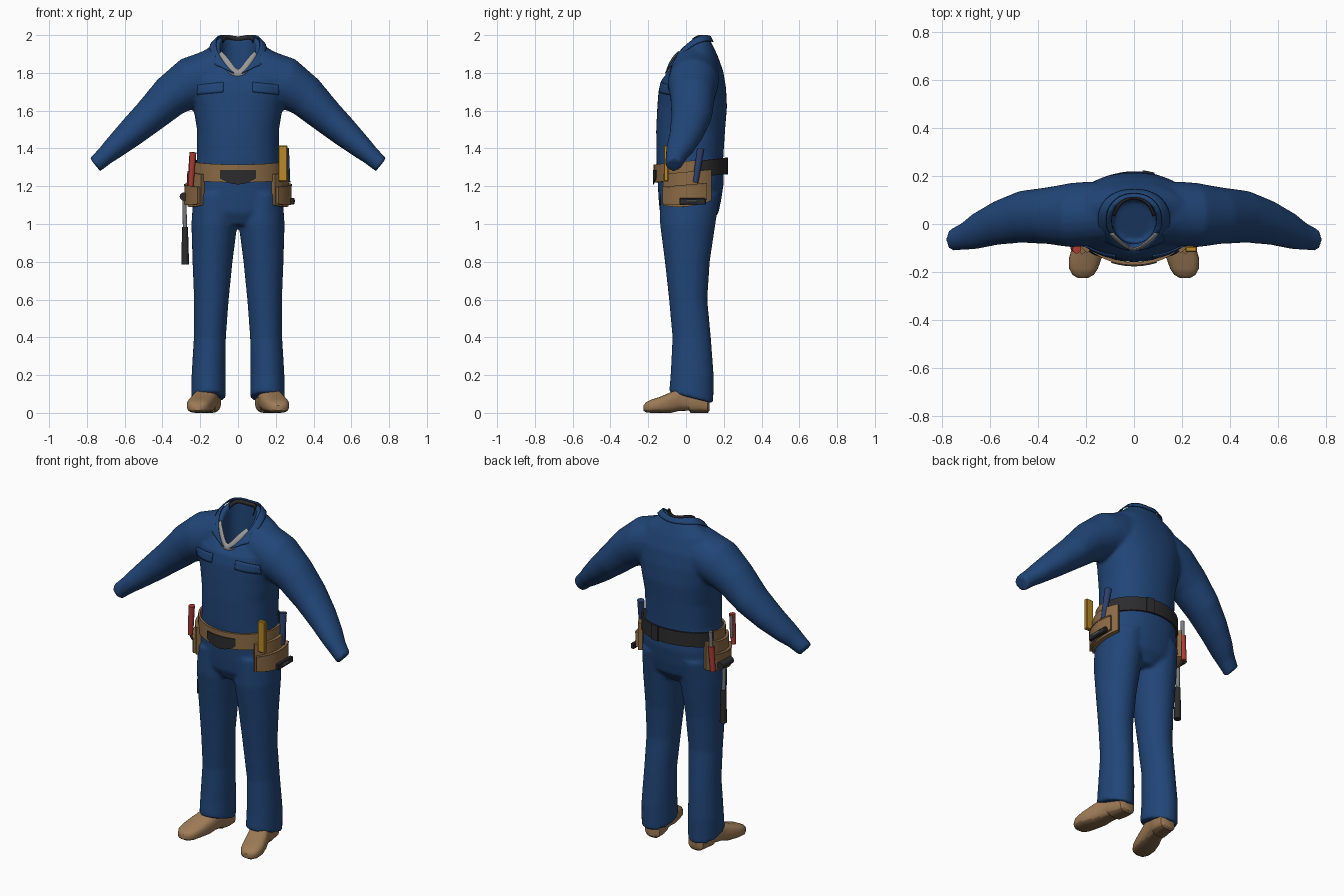
import bpy, bmesh
from math import sin, cos, radians, pi, exp
from mathutils import Vector, Matrix

cube = bpy.data.objects.get("Cube")
if cube:
    bpy.data.objects.remove(cube)


def material(name, r, g, b):
    m = bpy.data.materials.new(name)
    m.use_nodes = True
    m.diffuse_color = (r, g, b, 1)
    bsdf = next(n for n in m.node_tree.nodes if n.type == 'BSDF_PRINCIPLED')
    bsdf.inputs["Base Color"].default_value = (r, g, b, 1)
    bsdf.inputs["Roughness"].default_value = 0.8
    return m


BLUE = material("work blue", .015, .06, .185)
TAN = material("belt leather", .26, .145, .06)
SHOE = material("shoe leather", .34, .2, .095)
SOLE = material("sole brown", .2, .115, .055)
DARK = material("charcoal", .025, .025, .027)
GREY = material("undershirt grey", .32, .32, .32)
RED = material("handle red", .42, .045, .035)
YELLOW = material("ruler yellow", .48, .25, .02)
STEEL = material("steel", .2, .2, .21)
NAVY = material("handle navy", .025, .05, .15)


def finish(name, bm, *mats, smooth=True):
    bmesh.ops.recalc_face_normals(bm, faces=bm.faces)
    me = bpy.data.meshes.new(name)
    bm.to_mesh(me)
    bm.free()
    for m in mats:
        me.materials.append(m)
    ob = bpy.data.objects.new(name, me)
    bpy.context.collection.objects.link(ob)
    if smooth:
        me.shade_smooth()
        me.set_sharp_from_angle(angle=radians(35))
    return ob


def loft(bm, rings, closed=True):
    """Skin a list of equal-length point rings; closed rings get end caps."""
    rows = [[bm.verts.new(p) for p in r] for r in rings]
    n = len(rows[0])
    for a, b in zip(rows, rows[1:]):
        for i in range(n if closed else n - 1):
            j = (i + 1) % n
            bm.faces.new((a[i], a[j], b[j], b[i]))
    if closed:
        bm.faces.new(rows[0])
        bm.faces.new(rows[-1])


def power(v, e=.9):
    return abs(v) ** e * (1 if v >= 0 else -1)


def body_point(t, ring):
    """Point at angle t (0 = front) on a tilted ring with raised sides."""
    rx, yf, zf, yb, zb, lift = ring
    c, s = power(cos(t)), power(sin(t))
    pinch = 1 - 5 * lift * max(0, c) ** 2
    return Vector((rx * s * pinch, (yf + yb) / 2 - (yb - yf) / 2 * c,
                   (zf + zb) / 2 - (zb - zf) / 2 * c + lift * s * s))


def turn(n):
    return [2 * pi * i / n for i in range(n)]


# Coveralls: torso with a neck opening, arms and legs fused together
NECK_BASE = (.15, -.107, 1.785, .14, 1.95, .05)
RIM = (.108, -.10, 1.79, .12, 1.988, .062)
TORSO = [
    (.09, -.105, .995, .125, .995, 0),
    (.225, -.138, 1.06, .172, 1.06, 0),
    (.24, -.145, 1.13, .187, 1.13, 0),
    (.235, -.15, 1.22, .20, 1.22, 0),
    (.217, -.157, 1.35, .197, 1.35, 0),
    (.217, -.158, 1.5, .207, 1.5, 0),
    (.237, -.152, 1.62, .217, 1.62, 0),
    (.26, -.146, 1.70, .212, 1.72, 0),
    (.265, -.13, 1.765, .197, 1.81, 0),
    (.22, -.115, 1.78, .168, 1.89, .05),
    NECK_BASE, RIM,
    (.094, -.083, 1.785, .105, 1.985, .062),
    (.088, -.078, 1.62, .10, 1.7, 0)]
ARM = [  # x, y, z, radius across, radius in depth, lean of the section
    (.11, .045, 1.79, .15, .13, 5), (.2, .042, 1.765, .138, .134, 10),
    (.262, .037, 1.745, .134, .134, 18), (.36, .035, 1.675, .112, .118, 36),
    (.47, .03, 1.57, .092, .108, 39), (.57, .005, 1.48, .077, .092, 39),
    (.66, -.03, 1.40, .06, .075, 39), (.705, -.05, 1.36, .05, .058, 39),
    (.757, -.066, 1.313, .045, .045, 39)]
LEG = [  # front z, back z, centre x, half width, front y, back y
    (1.16, 1.16, .12, .116, -.138, .18), (1.0, 1.0, .125, .122, -.138, .156),
    (.8, .8, .135, .106, -.112, .126), (.6, .6, .141, .092, -.09, .113),
    (.4, .4, .149, .085, -.072, .132), (.2, .2, .156, .09, -.082, .147),
    (.11, .05, .156, .092, -.09, .145)]

bm = bmesh.new()
loft(bm, [[body_point(t, r) for t in turn(48)] for r in TORSO])
for side in (1, -1):
    flip = Vector((side, 1, 1))
    arm_rings = []
    for x, y, z, ra, rd, lean in ARM:
        across = Vector((sin(radians(lean)), 0, cos(radians(lean))))
        arm_rings.append([flip * (Vector((x, y + rd * sin(t), z)) + across * ra * cos(t))
                          for t in turn(24)])
    loft(bm, arm_rings)
    loft(bm, [[(side * (xc + rx * sin(t)), (yf + yb) / 2 - (yb - yf) / 2 * cos(t),
                (zf + zb) / 2 + (zf - zb) / 2 * cos(t))
               for t in turn(28)] for zf, zb, xc, rx, yf, yb in LEG])
coveralls = finish("coveralls", bm, BLUE)
fuse = coveralls.modifiers.new("fuse", 'REMESH')
fuse.mode = 'VOXEL'
fuse.voxel_size = .01
fuse.use_smooth_shade = True
soften = coveralls.modifiers.new("soften", 'SMOOTH')
soften.factor = .5
soften.iterations = 7


# Collar, undershirt and lining follow the neck opening
def neck(t, f):
    return body_point(t, [a + (b - a) * f for a, b in zip(RIM, NECK_BASE)])


def neck_strip(name, mat, start, end, rows, n=48, thick=.006):
    ts = [radians(start + (end - start) * i / n) for i in range(n + 1)]
    bm = bmesh.new()
    loft(bm, [[row(t) for t in ts] for row in rows], closed=False)
    ob = finish(name, bm, mat)
    mod = ob.modifiers.new("thickness", 'SOLIDIFY')
    mod.thickness = thick
    mod.offset = 0


def collar_row(k):
    def row(t):
        d = min(t, 2 * pi - t)
        reach = (.75 + .65 * exp(-((d - radians(55)) / .22) ** 2)) * min(1, d / .6)
        out = Vector((sin(t), -cos(t), 0)) * .009
        return neck(t, reach * k) + out + Vector((0, 0, .004))
    return row


neck_strip("collar", BLUE, 12, 348, [collar_row(k) for k in (0, .33, .66, 1)])
neck_strip("undershirt", GREY, -70, 70, [
    lambda t: neck(t, .15) + Vector((0, -.008, -.02 * cos(t))),
    lambda t: neck(t, -.85 * cos(t)) + Vector((0, -.006, .04 * cos(t) - .014))])
neck_strip("collar_lining", DARK, 105, 255, [
    lambda t: neck(t, -.5) + Vector((0, -.002, -.014)),
    lambda t: neck(t, -.65) + Vector((0, -.004, -.042))])

# Chest pocket flaps, laid onto the chest
for side, label in ((1, "left"), (-1, "right")):
    bm = bmesh.new()
    loft(bm, [[(side * (.077 + .138 * i / 12), -.3, 1.75 - .052 * j / 4 - .014 * i / 12)
               for i in range(13)] for j in range(5)], closed=False)
    flap = finish(label + "_pocket_flap", bm, BLUE)
    wrap = flap.modifiers.new("lay on chest", 'SHRINKWRAP')
    wrap.target = coveralls
    wrap.wrap_method = 'PROJECT'
    wrap.use_project_y = True
    wrap.use_positive_direction = True
    wrap.wrap_mode = 'ABOVE_SURFACE'
    wrap.offset = .003
    mod = flap.modifiers.new("thickness", 'SOLIDIFY')
    mod.thickness = .006
    mod.offset = 0


# Belt parts: curved bands around the waist
def band(name, mat, start, end, gap, thick, low, high, sag=0, n=24):
    rings = []
    for i in range(n + 1):
        k = i / n
        t = radians(start + (end - start) * k)
        rise = .02 * (1 - cos(t))
        lo = low + rise + sag * (2 * k - 1) ** 2

        def at(r, z):
            return (.238 + r) * sin(t), .025 - (.184 + r) * cos(t), z
        rings.append([at(gap, lo), at(gap + thick, lo),
                      at(gap + thick, high + rise), at(gap, high + rise)])
    bm = bmesh.new()
    loft(bm, rings)
    return finish(name, bm, mat)


band("front_belt", TAN, -105, 105, 0, .012, 1.22, 1.315, n=40)
band("back_belt", DARK, 105, 255, 0, .010, 1.225, 1.31, n=40)
band("back_belt_loop", DARK, 160, 172, .008, .008, 1.222, 1.313, n=4)
band("buckle_patch", DARK, -22, 22, .011, .006, 1.21, 1.285, sag=.03)
for side, label in ((1, "left"), (-1, "right")):
    band(label + "_pouch", TAN, side * 47, side * 121, .004, .026, 1.075, 1.258, sag=.018)
    band(label + "_pouch_pocket", TAN, side * 49, side * 112, .028, .017, 1.085, 1.19, sag=.015)
    band(label + "_pouch_trim", SOLE, side * 49, side * 112, .043, .004, 1.182, 1.19)


# Tools
def rod(name, mat, start, end, r0, r1=None, sides=12):
    a, b = Vector(start), Vector(end)
    bm = bmesh.new()
    bmesh.ops.create_cone(bm, cap_ends=True, segments=sides, radius1=r0,
                          radius2=r0 if r1 is None else r1, depth=(b - a).length)
    spin = (b - a).to_track_quat('Z', 'Y').to_matrix().to_4x4()
    bm.transform(Matrix.Translation((a + b) / 2) @ spin)
    return finish(name, bm, mat)


def block(name, mat, centre, size):
    bm = bmesh.new()
    bmesh.ops.create_cube(bm, size=1)
    bm.transform(Matrix.Translation(centre) @ Matrix.Diagonal((*size, 1)))
    bmesh.ops.bevel(bm, geom=bm.edges[:], offset=.004, segments=1, affect='EDGES')
    return finish(name, bm, mat, smooth=False)


block("folding_ruler", YELLOW, (.238, -.105, 1.32), (.048, .024, .19))
rod("navy_handle", NAVY, (.262, .05, 1.22), (.25, .078, 1.4), .015, .02)
block("knife_clip", DARK, (.288, .035, 1.12), (.022, .14, .034))
block("knife_blade", STEEL, (.298, .03, 1.122), (.008, .06, .014))
rod("front_red_handle", RED, (-.25, -.1, 1.2), (-.238, -.105, 1.38), .014, .018)
rod("front_tool_tip", STEEL, (-.25, -.08, 1.25), (-.248, -.08, 1.375), .009)
rod("rear_red_handle", RED, (-.262, .115, 1.12), (-.252, .118, 1.27), .015, .017)
rod("rear_tool_shaft", STEEL, (-.252, .118, 1.27), (-.248, .12, 1.36), .011)
rod("hammer_head", DARK, (-.287, -.02, 1.145), (-.287, .085, 1.145), .022)
rod("hammer_shaft", STEEL, (-.284, .04, 1.15), (-.281, .04, .97), .011)
rod("hammer_grip", DARK, (-.281, .04, .985), (-.279, .04, .785), .016, .02)

# Shoes, toes turned slightly outward
SHOES = [  # y, centre x, half width, underside z, top z
    (.125, .145, .03, .012, .075), (.115, .146, .05, 0, .1),
    (.07, .148, .058, 0, .12), (.025, .157, .058, 0, .13),
    (.015, .159, .057, .012, .13), (-.04, .172, .063, .01, .128),
    (-.08, .185, .067, 0, .11), (-.14, .202, .068, 0, .084),
    (-.185, .21, .06, 0, .07), (-.212, .212, .044, .003, .056),
    (-.225, .212, .02, .012, .04)]
for side, label in ((1, "left"), (-1, "right")):
    bm = bmesh.new()
    loft(bm, [[(side * (xc + rx * power(cos(t), .7)), y,
                (lo + hi) / 2 + (hi - lo) / 2 * power(sin(t), .75))
               for t in turn(28)] for y, xc, rx, lo, hi in SHOES])
    for f in bm.faces:
        f.material_index = int(f.calc_center_median().z < .016)
    finish(label + "_shoe", bm, SHOE, SOLE)
